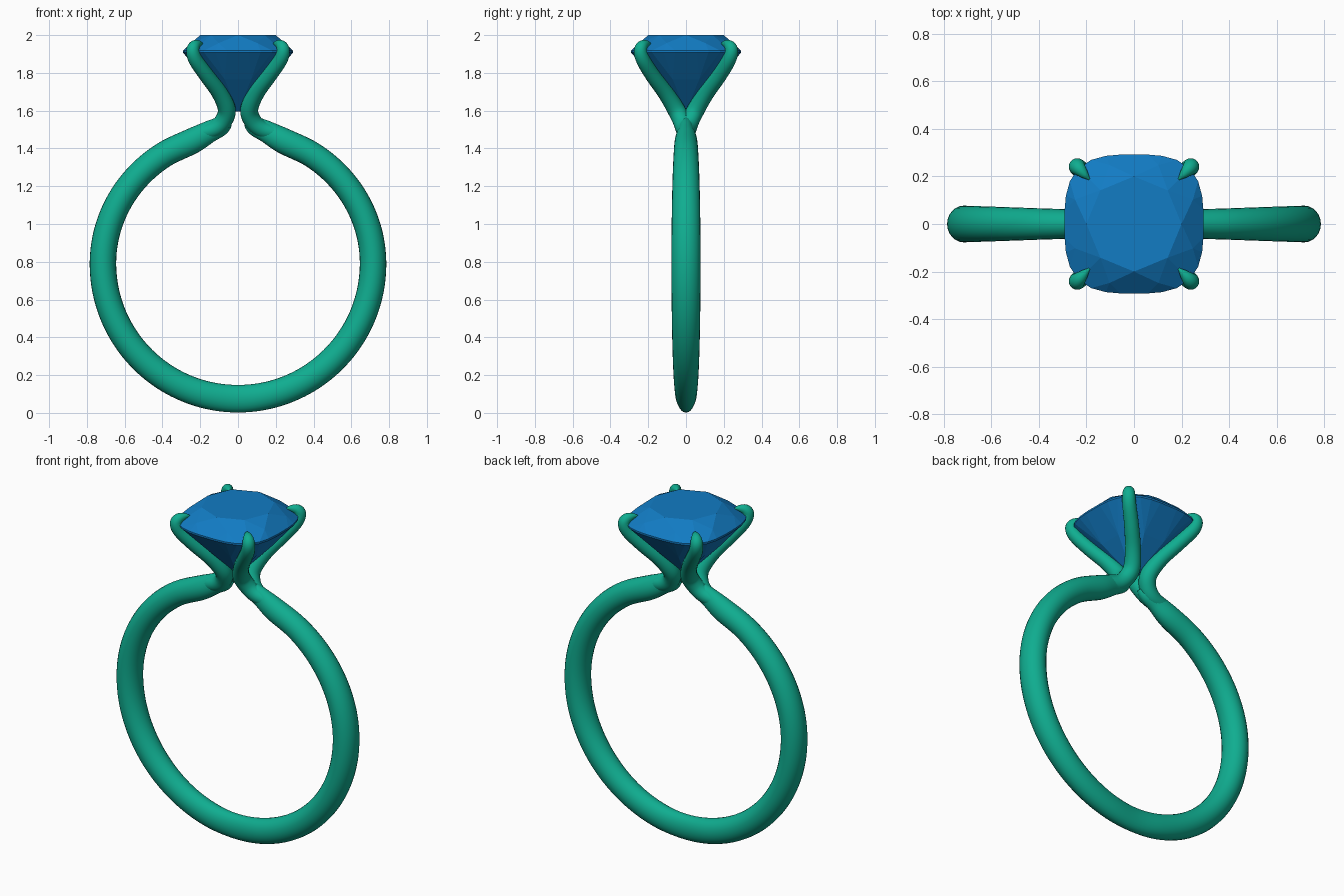
import bpy, bmesh, math
from mathutils import Vector

if "Cube" in bpy.data.objects:
    bpy.data.objects.remove(bpy.data.objects["Cube"])


def material(name, color):
    m = bpy.data.materials.new(name)
    m.diffuse_color = color
    m.use_nodes = True
    m.node_tree.nodes["Principled BSDF"].inputs["Base Color"].default_value = m.diffuse_color
    return m


def finish(name, bm, mat, smooth):
    bmesh.ops.recalc_face_normals(bm, faces=bm.faces[:])
    me = bpy.data.meshes.new(name)
    bm.to_mesh(me)
    bm.free()
    ob = bpy.data.objects.new(name, me)
    bpy.context.collection.objects.link(ob)
    me.materials.append(mat)
    for p in me.polygons:
        p.use_smooth = smooth
    return ob


def spline(keys, steps):
    """Catmull-Rom through key tuples."""
    k = [Vector(q) for q in keys]
    k = [2 * k[0] - k[1]] + k + [2 * k[-1] - k[-2]]
    out = []
    for i in range(1, len(k) - 2):
        a, b, c, d = k[i - 1:i + 3]
        for s in range(steps):
            t = s / steps
            out.append(0.5 * (2 * b + (c - a) * t + (2 * a - 5 * b + 4 * c - d) * t**2
                              + (3 * b - a - 3 * c + d) * t**3))
    return out + [k[-2]]


def sweep(name, path, widths, mat, sides=24):
    """Elliptical tube; widths are (in-plane, sideways) half sizes."""
    bm = bmesh.new()
    rings = []
    for i, p in enumerate(path):
        t = (path[min(i + 1, len(path) - 1)] - path[max(i - 1, 0)]).normalized()
        n = Vector((0, 1, 0)).cross(t).normalized()
        b = t.cross(n)
        w, h = widths[i]
        rings.append([bm.verts.new(p + n * w * math.cos(a) + b * h * math.sin(a))
                      for a in (2 * math.pi * j / sides for j in range(sides))])
    for r, s in zip(rings, rings[1:]):
        for j in range(sides):
            k = (j + 1) % sides
            bm.faces.new((r[j], r[k], s[k], s[j]))
    bm.faces.new(rings[0])
    bm.faces.new(rings[-1])
    return finish(name, bm, mat, True)


metal = material("green_metal", (0.005, 0.42, 0.28, 1))
blue = material("blue_gem", (0.006, 0.2, 0.55, 1))

# band: circle from the bottom up, then curling into the neck (x, z, radial half, side half)
half = []
for i in range(13):
    a = math.radians(-90 + 160 * i / 12)
    side = 0.047 + 0.03 * max(0, math.cos(a)) ** 0.8
    half.append((0.715 * math.cos(a), 0.79 + 0.715 * math.sin(a) * (1 if a < 0 else 0.965),
                 0.073 - 0.005 * (i / 12), side))
half += [(0.155, 1.487, 0.058, 0.045), (0.095, 1.517, 0.052, 0.041), (0.07, 1.55, 0.045, 0.034)]
keys = [(-x, z, w, h) for x, z, w, h in reversed(half[1:])] + half
pts = spline(keys, 6)
sweep("band", [Vector((p[0], 0, p[1])) for p in pts], [(p[2], p[3]) for p in pts], metal)

# four prongs growing out of the neck (x, y, z, radius)
prong = [(0.2, 0.003, 1.478, 0.042), (0.12, 0.01, 1.505, 0.046), (0.075, 0.025, 1.55, 0.047),
         (0.06, 0.055, 1.61, 0.047), (0.098, 0.108, 1.695, 0.043), (0.165, 0.175, 1.785, 0.04),
         (0.222, 0.225, 1.865, 0.038), (0.239, 0.241, 1.915, 0.035), (0.23, 0.231, 1.943, 0.03),
         (0.208, 0.208, 1.955, 0.018), (0.186, 0.186, 1.955, 0.003)]
pts = spline(prong, 6)
for sx, nx in ((-1, "left"), (1, "right")):
    for sy, ny in ((-1, "front"), (1, "back")):
        sweep(f"{ny}_{nx}_prong", [Vector((p[0] * sx, p[1] * sy, p[2])) for p in pts],
              [(p[3], p[3]) for p in pts], metal, 20)

# cushion-cut stone: convex hull of a few facet rings


def ring(bm, count, size, z, power, turn=0.0):
    for i in range(count):
        a = 2 * math.pi * (i + turn) / count
        c, s = math.cos(a), math.sin(a)
        r = size / (abs(c) ** power + abs(s) ** power) ** (1 / power)
        bm.verts.new((r * c, r * s, z))


bm = bmesh.new()
ring(bm, 8, 0.2, 2.0, 2)
ring(bm, 8, 0.257, 1.958, 2.6, 0.5)
ring(bm, 32, 0.292, 1.918, 3.1)
ring(bm, 32, 0.292, 1.908, 3.1)
ring(bm, 8, 0.175, 1.765, 2.6, 0.5)
ring(bm, 8, 0.012, 1.595, 2)
hull = bmesh.ops.convex_hull(bm, input=bm.verts[:])
loose = [v for v in bm.verts if not v.link_faces]
bmesh.ops.delete(bm, geom=loose, context='VERTS')
bmesh.ops.dissolve_limit(bm, angle_limit=0.02, verts=bm.verts[:], edges=bm.edges[:])
finish("stone", bm, blue, False)
